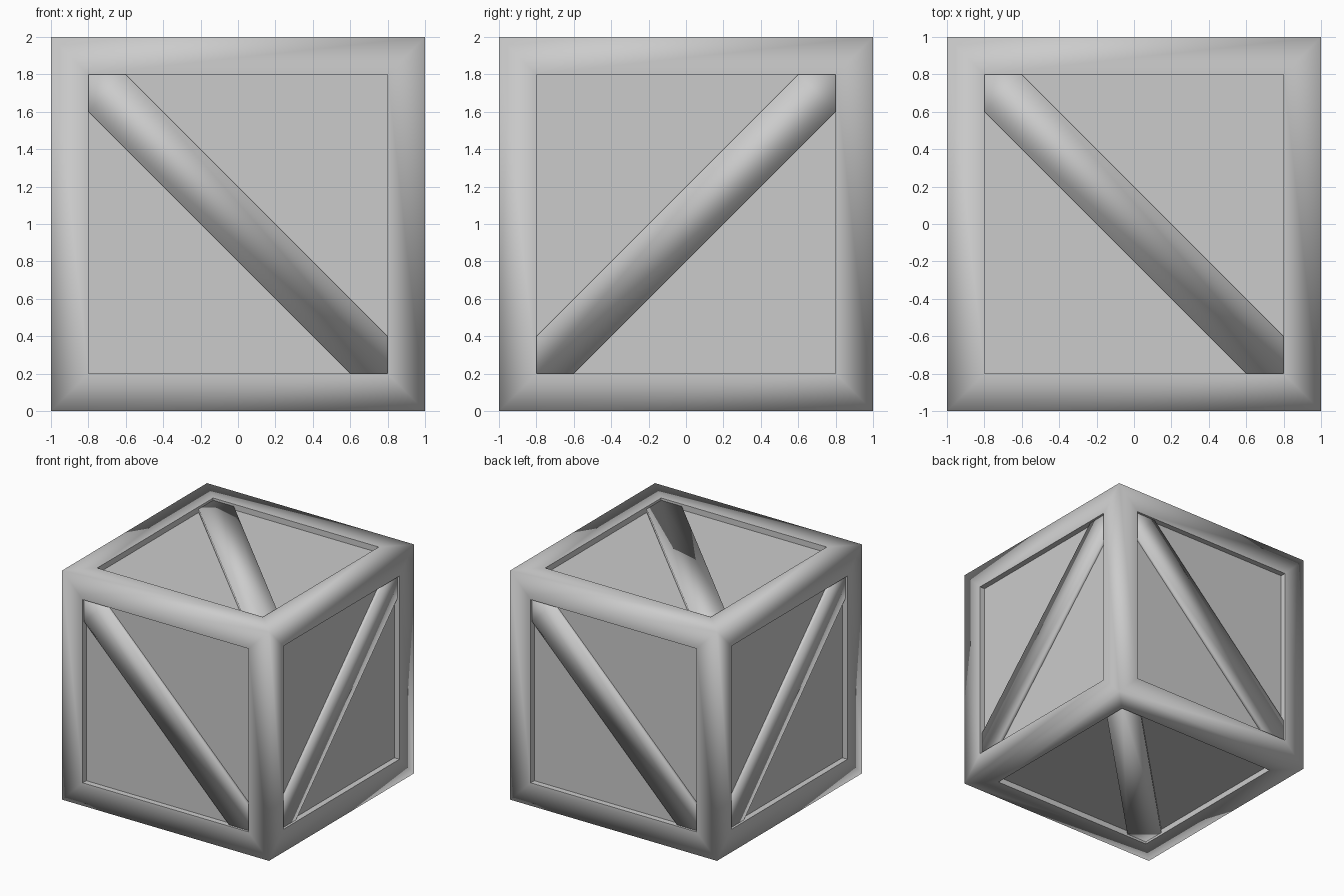
import bpy, bmesh
from mathutils import Vector

if "Cube" in bpy.data.objects:
    bpy.data.objects.remove(bpy.data.objects["Cube"])

CENTRE = Vector((0, 0, 1))


def add_object(name, bm):
    mesh = bpy.data.meshes.new(name)
    for f in bm.faces:
        f.smooth = True
    bm.to_mesh(mesh)
    bm.free()
    obj = bpy.data.objects.new(name, mesh)
    obj.location = CENTRE
    bpy.context.collection.objects.link(obj)
    return obj


# Crate body: cube with a raised frame around six recessed panels
bm = bmesh.new()
bmesh.ops.create_cube(bm, size=2)
panels = list(bm.faces)
bmesh.ops.inset_individual(bm, faces=panels, thickness=0.2, use_even_offset=True)
bmesh.ops.inset_individual(bm, faces=panels, thickness=0.0, depth=-0.05)
bm.normal_update()
# Outer corners stay softly shaded, recess edges are crisp
for e in bm.edges:
    e.smooth = all(max(abs(c) for c in v.co[:]) > 0.99 and
                   min(abs(c) for c in v.co[:]) > 0.99 for v in e.verts)
    if len({tuple(round(c, 3) for c in f.normal) for f in e.link_faces}) == 1:
        e.smooth = True
add_object("crate_body", bm)

# Diagonal brace outline, running from upper left to lower right of a panel
OUTLINE = [(-0.8, 0.8), (-0.8, 0.6), (0.6, -0.8),
           (0.8, -0.8), (0.8, -0.6), (-0.6, 0.8)]


def brace(name, u, v, flip):
    u, v = Vector(u), Vector(v)
    n = u.cross(v)
    s = -1 if flip else 1
    bm = bmesh.new()
    base = bm.faces.new([bm.verts.new(u * a * s + v * b + n * 0.93)
                         for a, b in OUTLINE])
    ext = bmesh.ops.extrude_face_region(bm, geom=[base], use_keep_orig=True)
    top = [g for g in ext["geom"] if isinstance(g, bmesh.types.BMVert)]
    bmesh.ops.translate(bm, verts=top, vec=n * 0.05)
    bmesh.ops.recalc_face_normals(bm, faces=bm.faces)
    add_object(name, bm)


# One brace per side: right axis, up axis, mirrored or not
brace("front_brace", (1, 0, 0), (0, 0, 1), False)
brace("back_brace", (-1, 0, 0), (0, 0, 1), False)
brace("right_brace", (0, 1, 0), (0, 0, 1), True)
brace("left_brace", (0, -1, 0), (0, 0, 1), True)
brace("top_brace", (1, 0, 0), (0, 1, 0), False)
brace("bottom_brace", (1, 0, 0), (0, -1, 0), False)
